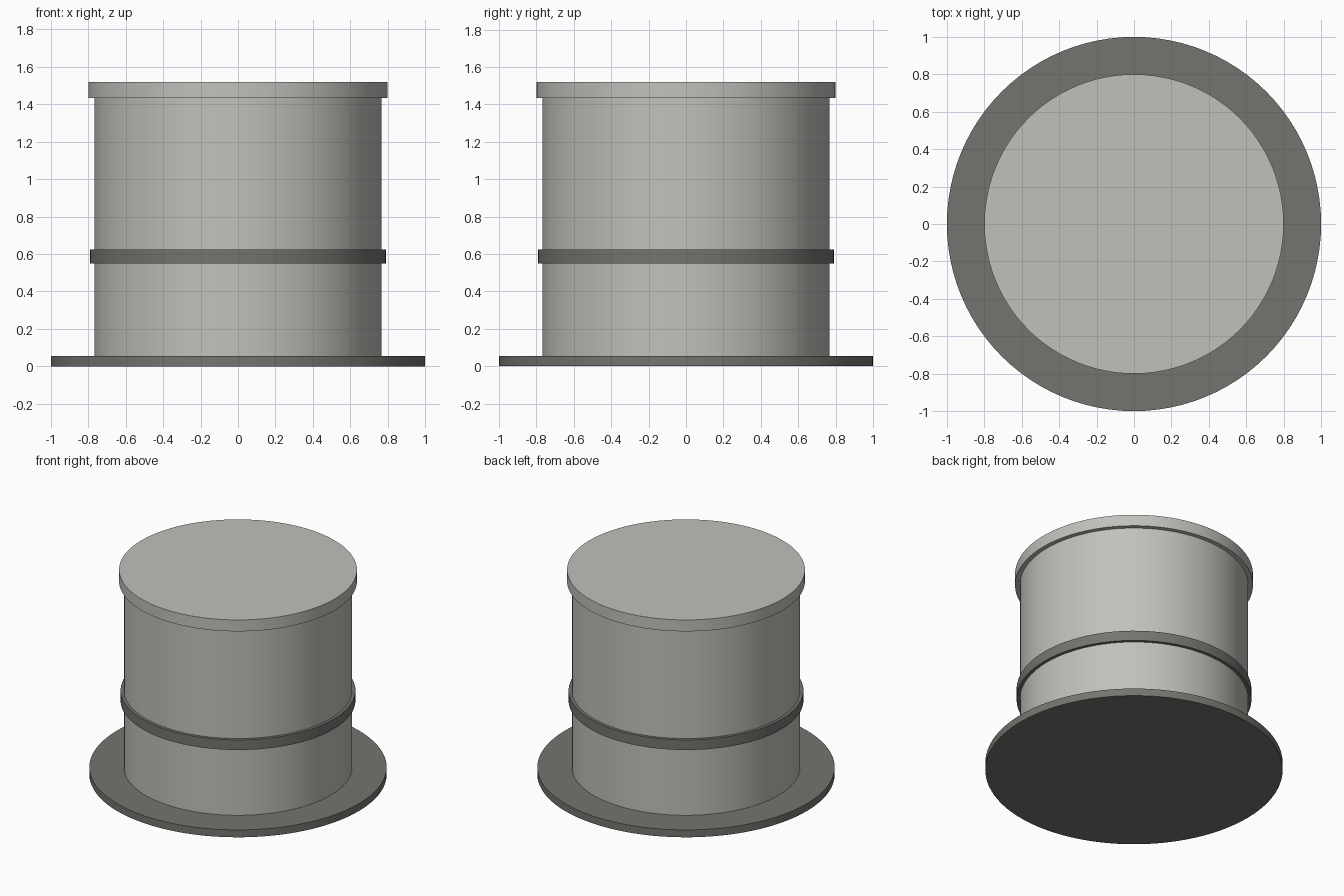
import bpy
import math

cube = bpy.data.objects.get("Cube")
if cube:
    bpy.data.objects.remove(cube, do_unlink=True)


def material(name, colour):
    mat = bpy.data.materials.new(name)
    mat.use_nodes = True
    mat.diffuse_color = colour
    mat.node_tree.nodes["Principled BSDF"].inputs["Base Color"].default_value = colour
    return mat


def disc(name, radius, bottom, top, mat):
    bpy.ops.mesh.primitive_cylinder_add(
        vertices=96, radius=radius, depth=top - bottom,
        location=(0, 0, (bottom + top) / 2))
    obj = bpy.context.object
    obj.name = name
    obj.data.materials.append(mat)
    bpy.ops.object.shade_smooth_by_angle(angle=math.radians(30))
    return obj


light_grey = material("light warm grey", (0.54, 0.53, 0.50, 1))
dark_grey = material("dark warm grey", (0.18, 0.175, 0.16, 1))

# Wide flange at the foot, drum, raised band and overhanging lid
disc("base_flange", 1.0, 0.0, 0.055, dark_grey)
disc("drum_body", 0.768, 0.055, 1.435, light_grey)
disc("middle_band", 0.79, 0.55, 0.625, dark_grey)
disc("top_lid", 0.8, 1.435, 1.52, light_grey)
